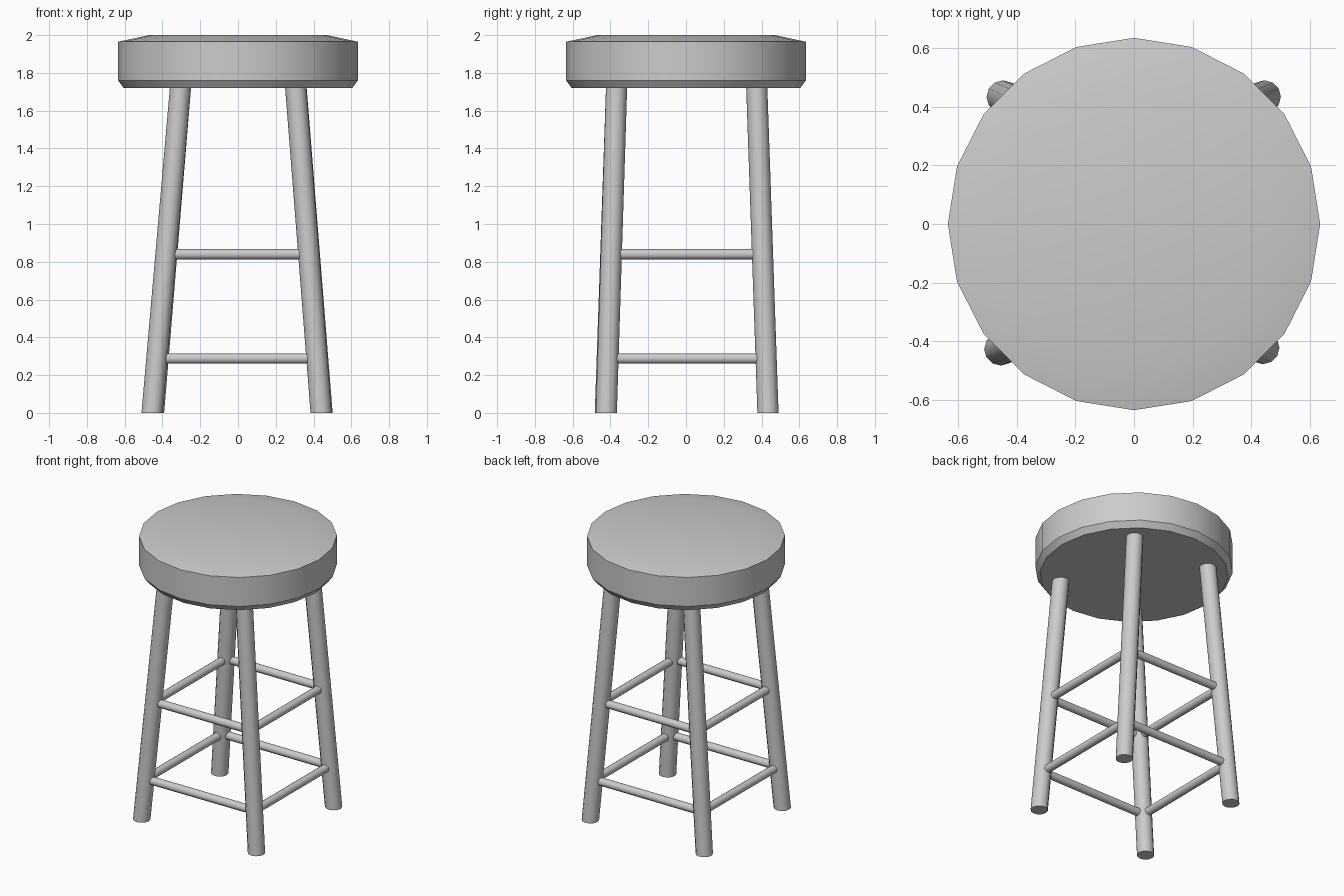
import bpy, bmesh, math
from mathutils import Vector

if "Cube" in bpy.data.objects:
    bpy.data.objects.remove(bpy.data.objects["Cube"])


def finish(name, bm, angle=35):
    bmesh.ops.recalc_face_normals(bm, faces=bm.faces)
    mesh = bpy.data.meshes.new(name)
    bm.to_mesh(mesh)
    bm.free()
    obj = bpy.data.objects.new(name, mesh)
    bpy.context.collection.objects.link(obj)
    bpy.ops.object.select_all(action='DESELECT')
    obj.select_set(True)
    bpy.context.view_layer.objects.active = obj
    bpy.ops.object.shade_smooth_by_angle(angle=math.radians(angle))
    return obj


def loft(name, rings, angle=35):
    """Skin a list of closed point rings and cap both ends."""
    bm = bmesh.new()
    loops = [[bm.verts.new(p) for p in ring] for ring in rings]
    n = len(loops[0])
    for a, b in zip(loops, loops[1:]):
        for i in range(n):
            j = (i + 1) % n
            bm.faces.new((a[i], a[j], b[j], b[i]))
    bm.faces.new(loops[0])
    bm.faces.new(loops[-1])
    return finish(name, bm, angle)


def ring(center, radius, sides, u=Vector((1, 0, 0)), v=Vector((0, 1, 0))):
    c = Vector(center)
    return [c + radius * (math.cos(t) * u + math.sin(t) * v)
            for t in (2 * math.pi * i / sides for i in range(sides))]


# Seat: 20-sided cushion with chamfered underside and gently sloped top
profile = [(0.605, 1.72), (0.635, 1.76), (0.635, 1.965), (0.47, 2.0)]
loft("seat", [ring((0, 0, z), r, 20) for r, z in profile])

# Legs: splayed round posts, cut level at the floor and tucked into the seat
LEG_TOP = 1.74
legs = {
    "front_left": ((-0.455, -0.427), (-0.303, -0.367)),
    "front_right": ((0.440, -0.422), (0.304, -0.367)),
    "back_right": ((0.445, 0.434), (0.306, 0.374)),
    "back_left": ((-0.447, 0.434), (-0.303, 0.374)),
}
for name, (foot, top) in legs.items():
    loft(name + "_leg", [ring((*foot, 0), 0.056, 12),
                         ring((*top, LEG_TOP), 0.056, 12)], 45)


def leg_point(name, z):
    foot, top = legs[name]
    return Vector((*foot, 0)).lerp(Vector((*top, LEG_TOP)), z / LEG_TOP)


# Rungs: two square levels of thin rods joining neighbouring legs
names = list(legs)
for level, z in (("lower", 0.288), ("upper", 0.84)):
    for i, side in enumerate(("front", "right", "back", "left")):
        a = leg_point(names[i], z)
        b = leg_point(names[(i + 1) % 4], z)
        d = (b - a).normalized()
        up = Vector((0, 0, 1))
        across = d.cross(up)
        loft(f"{level}_{side}_rung",
             [ring(a + d * 0.02, 0.028, 10, across, up),
              ring(b - d * 0.02, 0.028, 10, across, up)], 45)
